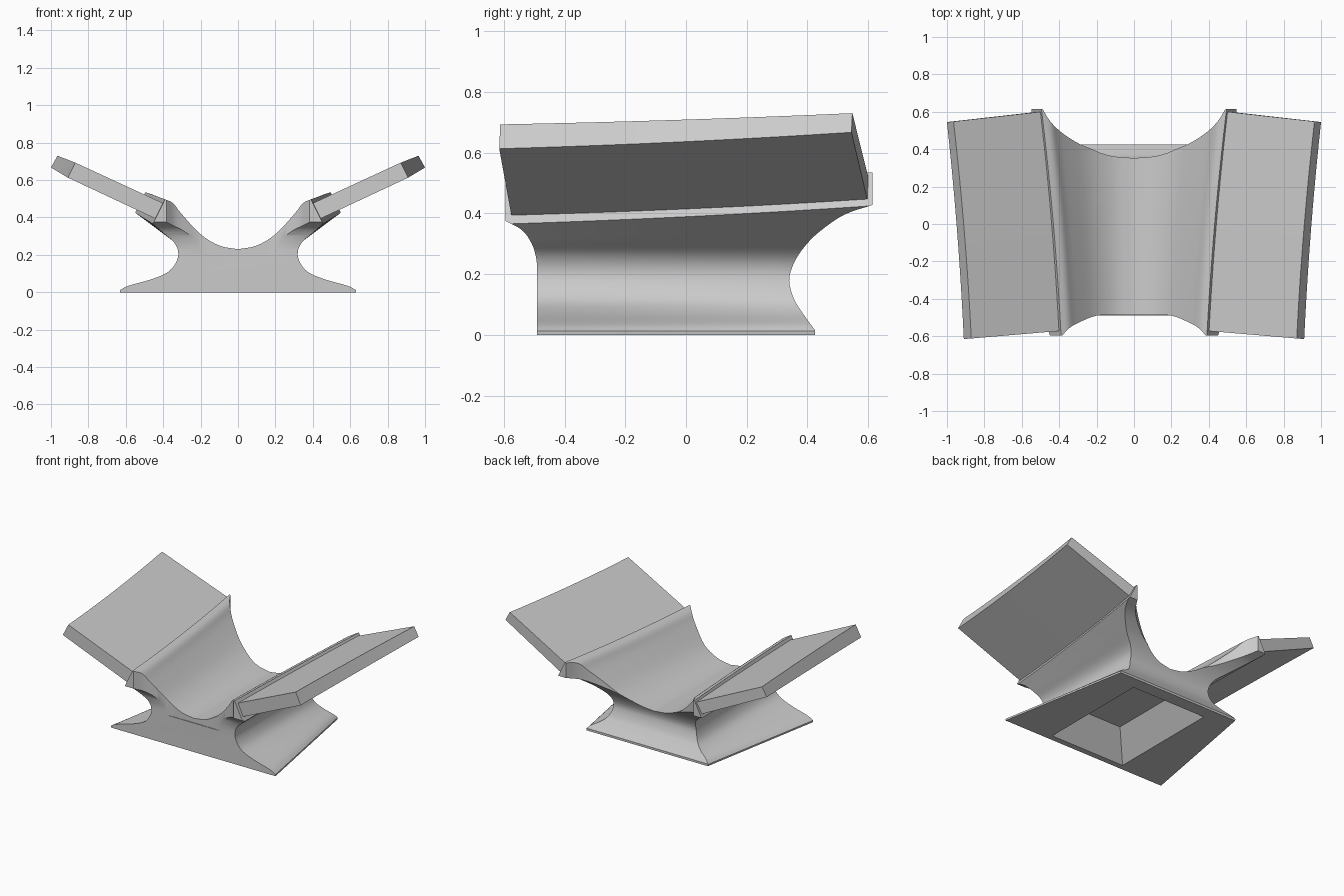
import bpy, bmesh
from mathutils import Vector

cube = bpy.data.objects.get("Cube")
if cube:
    bpy.data.objects.remove(cube)

grey = bpy.data.materials.new("plain_grey")
grey.use_nodes = True
grey.diffuse_color = (0.6, 0.6, 0.6, 1)
grey.node_tree.nodes["Principled BSDF"].inputs["Base Color"].default_value = (0.6, 0.6, 0.6, 1)


def smooth(points, n=4):
    """Catmull-Rom curve through the points."""
    p = [Vector(q) for q in points]
    p = [2 * p[0] - p[1]] + p + [2 * p[-1] - p[-2]]
    out = []
    for a, b, c, d in zip(p, p[1:], p[2:], p[3:]):
        for i in range(n):
            t = i / n
            out.append(0.5 * (2 * b + (c - a) * t + (2 * a - 5 * b + 4 * c - d) * t * t
                              + (3 * b - a - 3 * c + d) * t ** 3))
    return out + [p[-2]]


def loft(name, rings):
    """Closed solid through a list of rings of points."""
    bm = bmesh.new()
    loops = [[bm.verts.new(v) for v in ring] for ring in rings]
    n = len(loops[0])
    for a, b in zip(loops, loops[1:]):
        for i in range(n):
            j = (i + 1) % n
            bm.faces.new((a[i], a[j], b[j], b[i]))
    bm.faces.new(loops[0])
    bm.faces.new(loops[-1][::-1])
    bmesh.ops.recalc_face_normals(bm, faces=bm.faces)
    mesh = bpy.data.meshes.new(name)
    bm.to_mesh(mesh)
    bm.free()
    mesh.materials.append(grey)
    obj = bpy.data.objects.new(name, mesh)
    bpy.context.collection.objects.link(obj)
    return obj


def boolean(target, cutter, operation):
    bpy.context.view_layer.objects.active = target
    mod = target.modifiers.new("cut", 'BOOLEAN')
    mod.operation, mod.object, mod.solver = operation, cutter, 'EXACT'
    bpy.ops.object.modifier_apply(modifier=mod.name)
    bpy.data.objects.remove(cutter)


def shade(obj, angle):
    bpy.ops.object.select_all(action='DESELECT')
    obj.select_set(True)
    bpy.context.view_layer.objects.active = obj
    bpy.ops.object.shade_smooth_by_angle(angle=angle)


FRONT, BACK = -0.595, 0.615


def blend(p, y):
    """Section point (front x, front z, back x, back z) at depth y."""
    t = (y - FRONT) / (BACK - FRONT)
    t -= 0.4 * t * (1 - t) * min(1, p[1] / 0.4)
    return p[0] + (p[2] - p[0]) * t, p[1] + (p[3] - p[1]) * t


# Body section: valley, then lip underside, waist and flared foot
valley = smooth([(0, .23, 0, .23), (.1, .25, .12, .25), (.2, .313, .26, .32),
                 (.3, .42, .4, .45), (.345, .475, .45, .515), (.39, .497, .495, .535)])
outer = smooth([(.455, .365, .55, .425), (.385, .305, .43, .335), (.34, .265, .345, .27),
                (.32, .215, .315, .22), (.33, .165, .315, .165), (.375, .11, .33, .11),
                (.47, .07, .36, .07), (.6, .035, .41, .035), (.649, .012, .43, .012)])
half = valley + outer + [Vector((.649, 0, .43, 0))]

rings = []
for i in range(15):
    y = -0.65 + 1.32 * i / 14
    right = [blend(p, y) for p in half]
    full = right + [(-x, z) for x, z in right[:0:-1]]
    rings.append([(x, y, z) for x, z in full])
body = loft("body", rings)

# Side outline trims the ends: straight front, coved back
front_edge = smooth([(-.49, .2), (-.493, .25), (-.508, .3), (-.54, .345), (FRONT, .375)])
back_edge = smooth([(BACK, .428), (.52, .395), (.44, .34), (.39, .29), (.355, .235),
                    (.34, .18), (.355, .12), (.385, .07), (.425, .015)])
side = ([Vector((-.49, -.1))] + front_edge + [Vector((FRONT, .7)), Vector((BACK, .7))]
        + back_edge + [Vector((.425, -.1))])
boolean(body, loft("side_trim", [[(x, y, z) for y, z in side] for x in (-1, 1)]), 'INTERSECT')

# Plan curves scoop out both ends of the valley
scoops = [
    (-.8, [(0, -.485), (.1, -.486), (.2, -.49), (.28, -.52), (.34, -.552), (.385, -.597)]),
    (.8, [(0, .358), (.12, .37), (.25, .41), (.33, .45), (.4, .5), (.45, .552), (.49, .617)]),
]
for limit, points in scoops:
    curve = smooth(points)
    arc = [(x, y) for x, y in curve] + [(curve[-1].x, limit)]
    plan = arc + [(-x, y) for x, y in arc[:0:-1]]
    boolean(body, loft("scoop", [[(x, y, z) for x, y in plan] for z in (.2, .9)]), 'DIFFERENCE')

# Tapered recess under the foot
recess = []
for z, inset in ((-.013, -.01), (.17, .13)):
    w, a, b = .285 - inset, -.45 + inset, .335 - inset
    recess.append([(-w, a, z), (w, a, z), (w, b, z), (-w, b, z)])
boolean(body, loft("recess", recess), 'DIFFERENCE')
shade(body, 0.6)

# Side panels: section corners with their own front and back depth
corners = [((.398, .475, .5, .52), -.572, .6), ((.87, .693, .965, .73), -.612, .548),
           ((.91, .613, 1.0, .667), -.615, .545), ((.44, .393, .54, .447), -.575, .597)]
for sign, label in ((1, "left"), (-1, "right")):
    rings = []
    for i in range(11):
        ring = []
        for p, y0, y1 in corners:
            s = i / 10
            t = s - 0.4 * s * (1 - s)
            ring.append((sign * (p[0] + (p[2] - p[0]) * t), y0 + (y1 - y0) * s,
                         p[1] + (p[3] - p[1]) * t))
        rings.append(ring)
    shade(loft(label + "_panel", rings), 0.5)
